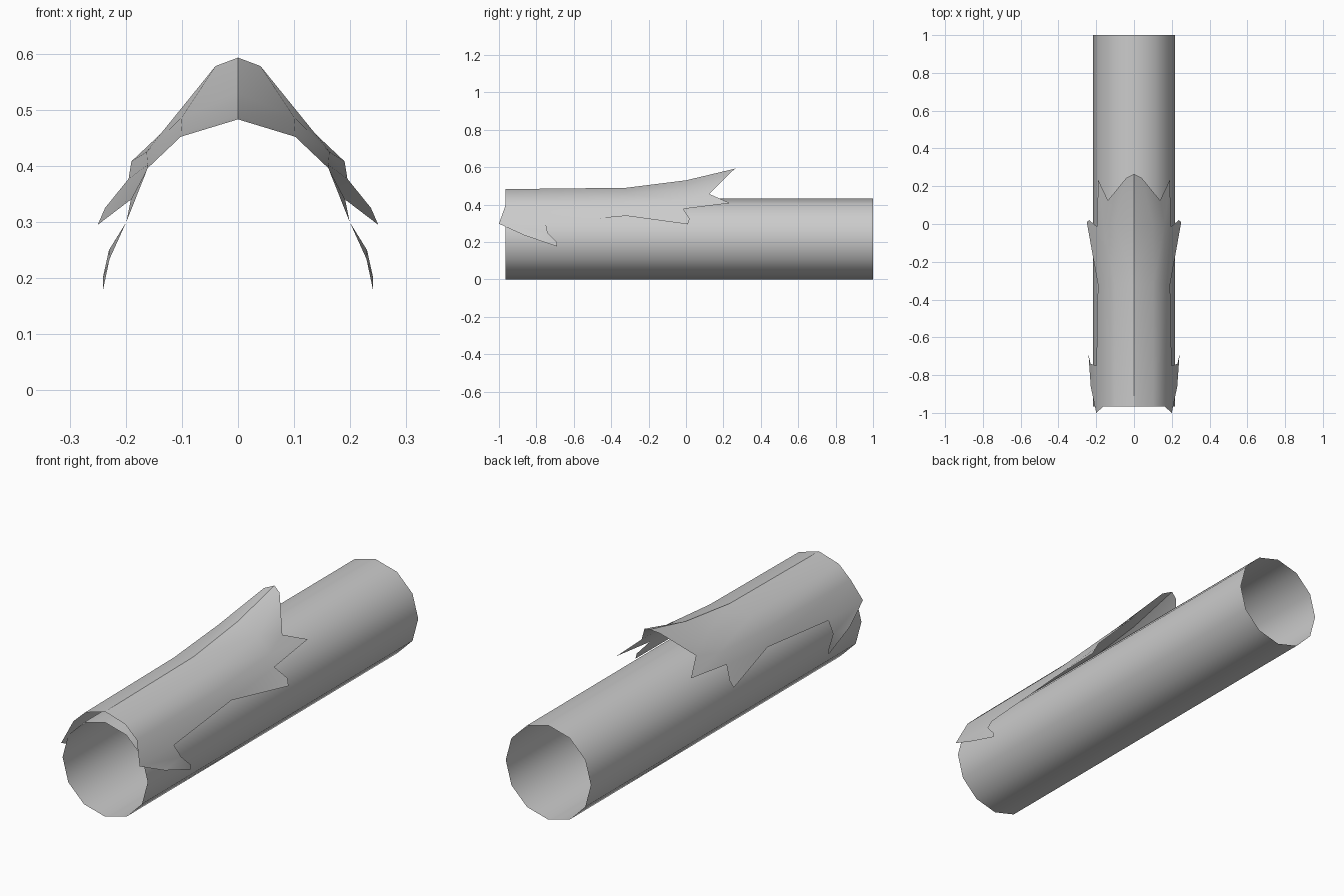
import bpy, bmesh, math

if "Cube" in bpy.data.objects:
    bpy.data.objects.remove(bpy.data.objects["Cube"])

grey = bpy.data.materials.new("plain grey")
grey.diffuse_color = (0.6, 0.6, 0.6, 1)
grey.use_nodes = True
grey.node_tree.nodes["Principled BSDF"].inputs["Base Color"].default_value = grey.diffuse_color


def make_object(name, bm):
    for f in bm.faces:
        f.smooth = True
    mesh = bpy.data.meshes.new(name)
    bm.to_mesh(mesh)
    bm.free()
    mesh.materials.append(grey)
    obj = bpy.data.objects.new(name, mesh)
    bpy.context.collection.objects.link(obj)
    return obj


# Open twelve-sided tube, without thickness
R, SIDES = 0.2165, 12
bm = bmesh.new()
rings = []
for y in (-0.965, 1.0):
    rings.append([bm.verts.new((R * math.cos(math.tau * i / SIDES), y,
                                R + R * math.sin(math.tau * i / SIDES)))
                  for i in range(SIDES)])
for i in range(SIDES):
    j = (i + 1) % SIDES
    bm.faces.new((rings[0][i], rings[1][i], rings[1][j], rings[0][j]))
bmesh.ops.recalc_face_normals(bm, faces=bm.faces)
make_object("tube", bm)

# Right half of the ragged cover lying on the tube
points = {
    # front, middle and rear cross-sections, from ridge to side
    "a0": (0, -0.965, 0.483), "a1": (0.102, -0.965, 0.452),
    "a2": (0.161, -0.965, 0.396), "a3": (0.20, -1.0, 0.298),
    "b0": (0, -0.32, 0.49), "b1": (0.102, -0.32, 0.458),
    "b2": (0.161, -0.32, 0.402), "b3": (0.191, -0.32, 0.34),
    "c0": (0, 0.0, 0.53), "c1": (0.10, 0.0, 0.487),
    "c2": (0.163, 0.0, 0.425), "c3": (0.195, -0.015, 0.377),
    # front side tongue
    "t1": (0.229, -0.86, 0.234), "t2": (0.241, -0.69, 0.177),
    "t3": (0.241, -0.69, 0.20), "t4": (0.23, -0.74, 0.25),
    "t5": (0.199, -0.75, 0.30),
    # rear spikes
    "s1": (0.25, 0.01, 0.295), "s2": (0.237, 0.02, 0.325),
    "s3": (0.19, 0.235, 0.408), "notch": (0.138, 0.125, 0.457),
    "p1": (0.04, 0.245, 0.578), "p0": (0, 0.265, 0.593),
}
faces = [
    "a0 a1 b1 b0", "a1 a2 b2 b1", "a2 t5 b3 b2", "a2 a3 t5",
    "a3 t1 t4 t5", "t1 t2 t3 t4",
    "b0 b1 c1 c0", "b1 b2 c2 c1", "b2 b3 c3 c2", "b3 s1 s2 c3",
    "c0 c1 p1 p0", "c1 notch p1", "c1 c2 notch", "c2 c3 s3 notch",
]
bm = bmesh.new()
v = {k: bm.verts.new(co) for k, co in points.items()}
for f in faces:
    bm.faces.new([v[k] for k in f.split()])
cover = make_object("ragged_cover", bm)

# Mirrored left half, with a crisp ridge seam
mirror = cover.modifiers.new("mirror", 'MIRROR')
mirror.use_axis[0] = True
mirror.use_mirror_merge = False
